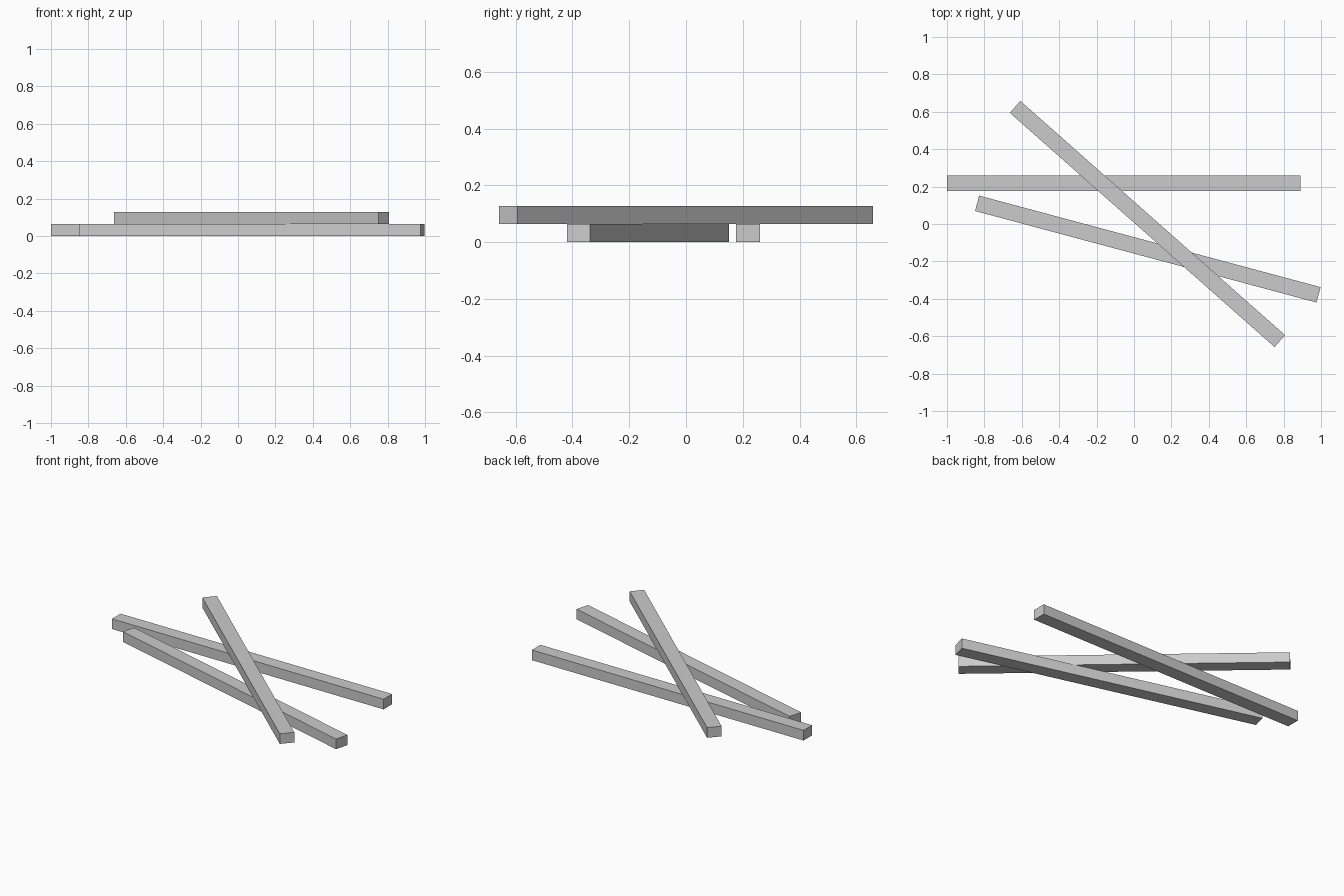
import bpy
from math import radians

# Remove the default object
if "Cube" in bpy.data.objects:
    bpy.data.objects.remove(bpy.data.objects["Cube"], do_unlink=True)

LENGTH, WIDTH, HEIGHT = 1.89, 0.085, 0.064

# Plain grey material
grey = bpy.data.materials.new("plain_grey")
grey.use_nodes = True
colour = (0.6, 0.6, 0.6, 1)
grey.diffuse_color = colour
grey.node_tree.nodes["Principled BSDF"].inputs["Base Color"].default_value = colour


def add_beam(name, x, y, layer, angle):
    """Square-edged beam lying flat on the given layer."""
    z = HEIGHT * (layer + 0.5)
    bpy.ops.mesh.primitive_cube_add(size=1, location=(x, y, z),
                                    rotation=(0, 0, radians(angle)))
    beam = bpy.context.object
    beam.name = name
    beam.scale = (LENGTH, WIDTH, HEIGHT)
    bpy.ops.object.transform_apply(location=False, rotation=False, scale=True)
    beam.data.materials.append(grey)
    return beam


# Two beams on the ground, one resting across them
add_beam("back_beam", -0.055, 0.218, 0, 0)
add_beam("front_beam", 0.074, -0.134, 0, -15)
add_beam("crossing_beam", 0.072, 0, 1, -41.5)
